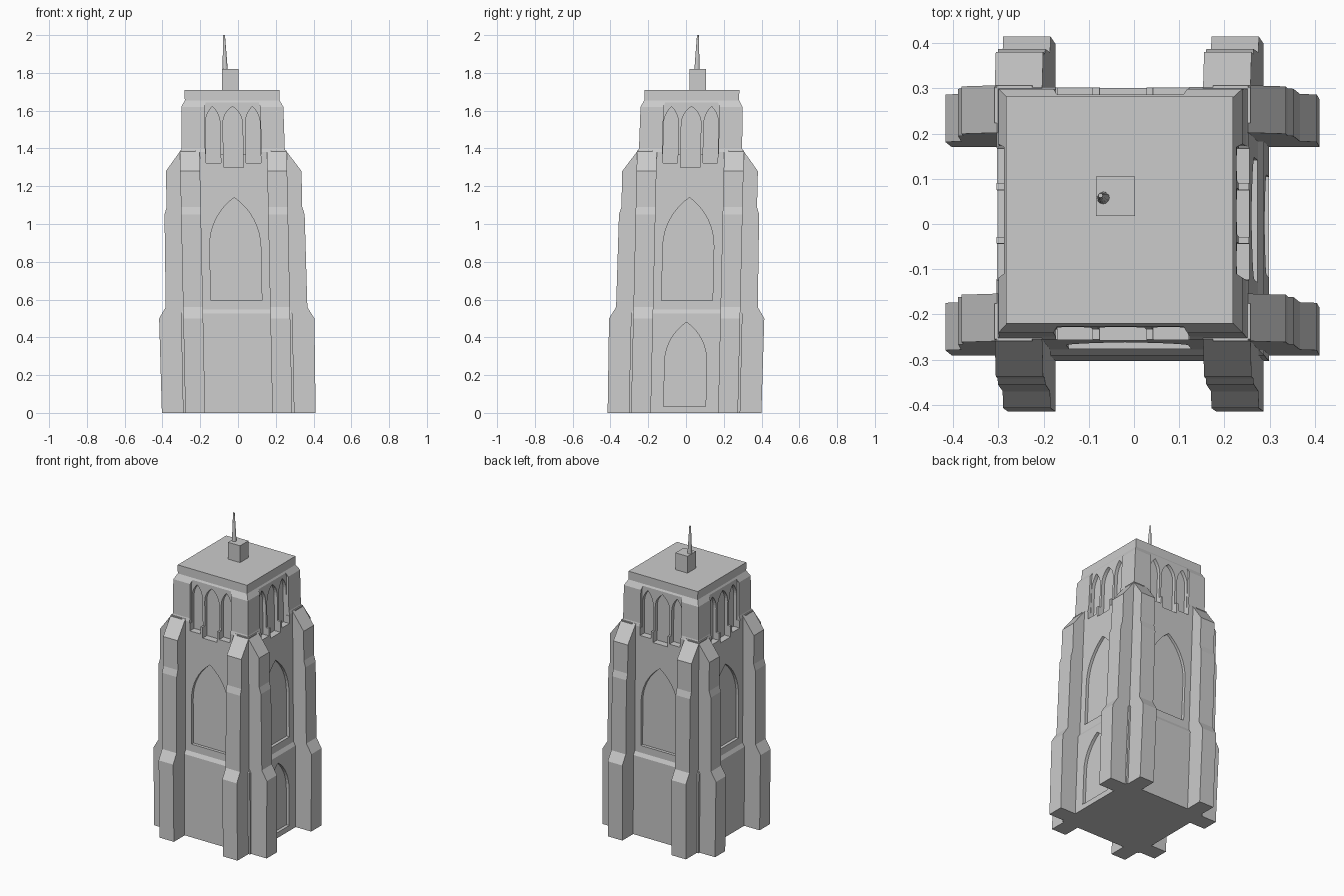
import bpy, bmesh, math
from mathutils import Matrix, Vector

if "Cube" in bpy.data.objects:
    bpy.data.objects.remove(bpy.data.objects["Cube"])


def lean(v):
    # the whole tower leans slightly
    return Vector((v.x + 0.004 - 0.021 * v.z, v.y - 0.008 + 0.023 * v.z, v.z))


def finish(name, bm, leaning=True):
    if leaning:
        for v in bm.verts:
            v.co = lean(v.co)
    bmesh.ops.recalc_face_normals(bm, faces=bm.faces)
    me = bpy.data.meshes.new(name)
    bm.to_mesh(me)
    bm.free()
    ob = bpy.data.objects.new(name, me)
    bpy.context.collection.objects.link(ob)
    return ob


def prism(bm, a, b):
    # solid between two matching outlines
    va = [bm.verts.new(p) for p in a]
    vb = [bm.verts.new(p) for p in b]
    bm.faces.new(va)
    bm.faces.new(vb[::-1])
    n = len(va)
    for i in range(n):
        j = (i + 1) % n
        bm.faces.new((va[i], vb[i], vb[j], va[j]))


def arch(cx, half, z0, spring, top, steps=6):
    # pointed arch outline
    h = top - spring
    r = (half * half + h * h) / (2 * half)
    end = math.asin(h / r)
    right = [(half - r + r * math.cos(end * i / steps),
              spring + r * math.sin(end * i / steps)) for i in range(steps)]
    pts = [(half, z0)] + right + [(0, top)]
    pts += [(-x, z) for x, z in reversed(right)] + [(-half, z0)]
    return [(cx + x, z) for x, z in pts]


def cut_in(bm, outline, depth, side):
    # side 0 = front, 1 = right, 2 = back, 3 = left
    rot = Matrix.Rotation(side * math.pi / 2, 3, 'Z')
    prism(bm, [rot @ Vector((x, -depth, z)) for x, z in outline],
          [rot @ Vector((x, -0.45, z)) for x, z in outline])


def carve(ob, bm):
    cutter = finish("cutter", bm)
    cutter.hide_render = True
    m = ob.modifiers.new("carve", 'BOOLEAN')
    m.operation, m.solver, m.object = 'DIFFERENCE', 'EXACT', cutter
    bpy.ops.object.select_all(action='DESELECT')
    bpy.context.view_layer.objects.active = ob
    ob.select_set(True)
    bpy.ops.object.modifier_apply(modifier=m.name)
    bpy.data.objects.remove(cutter)


# tower body: stacked square rings
bm = bmesh.new()
rings = []
for half, z in [(0.295, 0), (0.295, 0.525), (0.282, 0.548), (0.279, 1.38),
                (0.273, 1.40), (0.270, 1.62), (0.251, 1.655), (0.251, 1.71)]:
    rings.append([bm.verts.new((sx * half, sy * half, z))
                  for sx, sy in ((-1, -1), (1, -1), (1, 1), (-1, 1))])
for lo, hi in zip(rings, rings[1:]):
    for i in range(4):
        j = (i + 1) % 4
        bm.faces.new((lo[i], lo[j], hi[j], hi[i]))
bm.faces.new(rings[0][::-1])
bm.faces.new(rings[-1])
body = finish("tower_body", bm)

# belfry panels
bm = bmesh.new()
for s in range(4):
    cut_in(bm, [(-0.148, 1.37), (0.148, 1.37), (0.148, 1.62), (0.138, 1.65),
                (-0.138, 1.65), (-0.148, 1.62)], 0.257, s)
carve(body, bm)

# windows, belfry lancets and the single side door
bm = bmesh.new()
for s in range(4):
    cut_in(bm, arch(0, 0.135, 0.595, 0.88, 1.14, 8), 0.262, s)
    cut_in(bm, arch(0, 0.052, 1.30, 1.53, 1.622), 0.235, s)
    for c in (-0.106, 0.106):
        cut_in(bm, arch(c, 0.039, 1.322, 1.53, 1.622), 0.235, s)
cut_in(bm, arch(0, 0.111, 0.035, 0.27, 0.48, 8), 0.275, 1)
carve(body, bm)

# corner buttresses: stepped profile, two per corner
profile = [(0.2, 0), (0.407, 0), (0.411, 0.50), (0.375, 0.56), (0.371, 1.05),
           (0.359, 1.09), (0.359, 1.28), (0.278, 1.39), (0.2, 1.39)]
for s, side in enumerate(("front", "right", "back", "left")):
    rot = Matrix.Rotation(s * math.pi / 2, 3, 'Z')
    for k, (a, b) in enumerate(((-0.283, -0.178), (0.178, 0.283))):
        bm = bmesh.new()
        prism(bm, [rot @ Vector((a, -d, z)) for d, z in profile],
              [rot @ Vector((b, -d, z)) for d, z in profile])
        finish(f"buttress_{side}_{k + 1}", bm)

# roof block
bm = bmesh.new()
bmesh.ops.create_cube(bm, size=1, matrix=Matrix.Translation((-0.041, 0.0615, 1.76))
                      @ Matrix.Diagonal((0.087, 0.087, 0.12, 1)))
finish("roof_block", bm, False)

# mast: slim tapered, slightly tilted
bm = bmesh.new()
ring = [(math.cos(i * math.pi / 6), math.sin(i * math.pi / 6)) for i in range(12)]
prism(bm, [(-0.068 + 0.014 * x, 0.058 + 0.014 * y, 1.815) for x, y in ring],
      [(-0.074 + 0.005 * x, 0.063 + 0.005 * y, 2.0) for x, y in ring])
finish("mast", bm, False)
